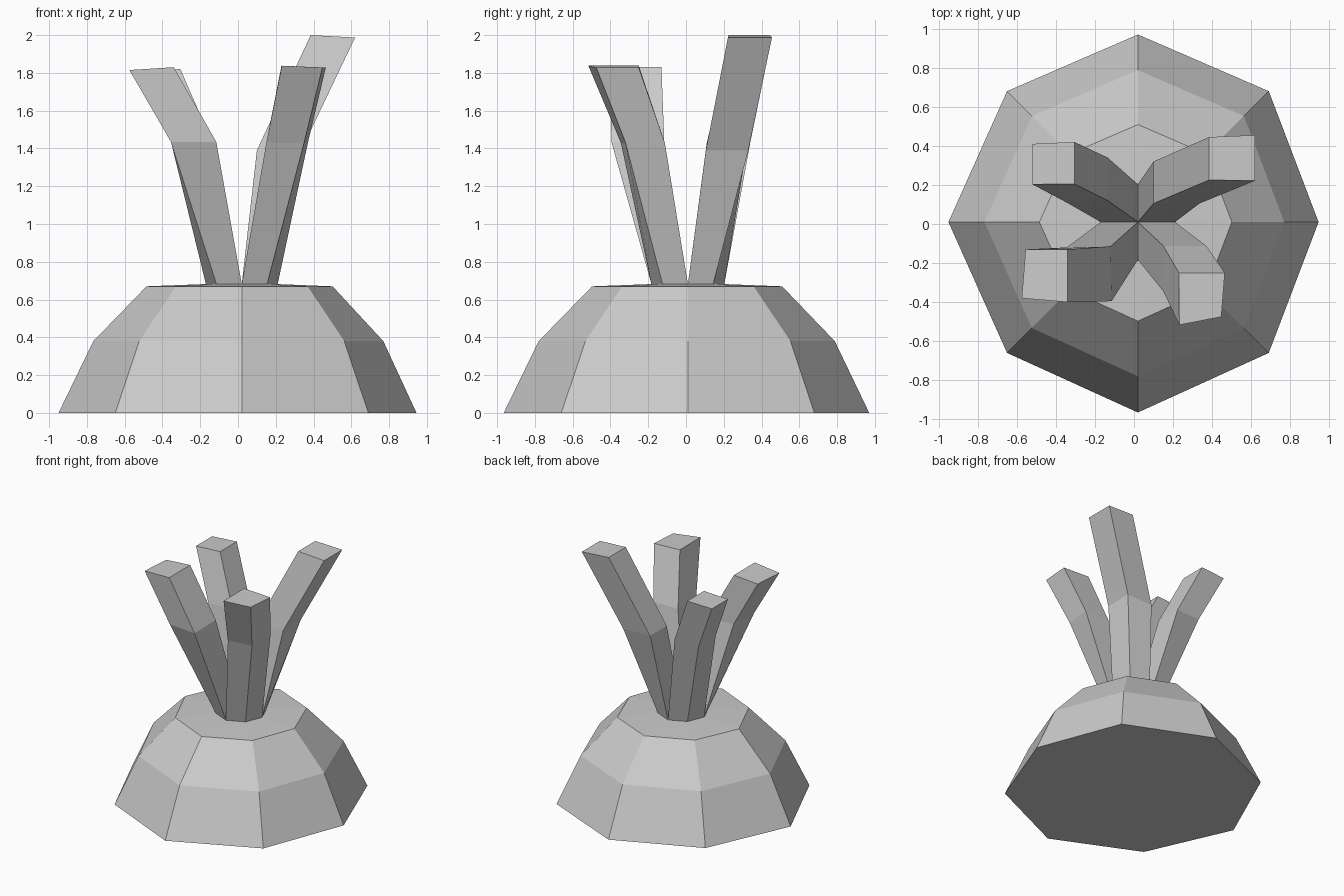
import bpy

if "Cube" in bpy.data.objects:
    bpy.data.objects.remove(bpy.data.objects["Cube"])

CX, CY = 0.02, 0.01


def add_mesh(name, rings, cap_bottom=True):
    """Loft equal-length closed rings of points into a flat-shaded solid."""
    n = len(rings[0])
    verts = [p for ring in rings for p in ring]
    faces = []
    for k in range(len(rings) - 1):
        for i in range(n):
            j = (i + 1) % n
            faces.append((k * n + i, k * n + j, (k + 1) * n + j, (k + 1) * n + i))
    faces.append(tuple(range((len(rings) - 1) * n, len(rings) * n)))
    if cap_bottom:
        faces.append(tuple(reversed(range(n))))
    mesh = bpy.data.meshes.new(name)
    mesh.from_pydata(verts, [], faces)
    mesh.update()
    obj = bpy.data.objects.new(name, mesh)
    bpy.context.collection.objects.link(obj)
    return obj


# Domed base: one octagon outline shrunk upward
outline = [(0.925, 0), (0.67, 0.67), (0, 0.96), (-0.67, 0.67),
           (-0.97, 0), (-0.67, -0.67), (0, -0.975), (0.67, -0.67)]


def octagon(scale, z):
    return [(CX + x * scale, CY + y * scale, z) for x, y in outline]


add_mesh("domed_base", [octagon(s, z) for s, z in
                        ((1, 0), (0.81, 0.38), (0.52, 0.67), (0.2, 0.682))])

# Four bent stalks; corners run inner, x side, outer, y side
stalks = {
    "back_right_stalk": (1, 1, 1.39, [(0.10, 0.105), (0.335, 0.105), (0.335, 0.33), (0.10, 0.32)],
                         [(0.385, 0.225), (0.62, 0.222), (0.62, 0.455), (0.385, 0.445)], 2.0, 1.987),
    "back_left_stalk": (-1, 1, 1.43, [(-0.135, 0.12), (-0.345, 0.11), (-0.345, 0.33), (-0.135, 0.34)],
                        [(-0.305, 0.205), (-0.52, 0.203), (-0.52, 0.41), (-0.305, 0.42)], 1.82, 1.81),
    "front_left_stalk": (-1, -1, 1.435, [(-0.12, -0.115), (-0.345, -0.12), (-0.355, -0.37), (-0.115, -0.395)],
                         [(-0.34, -0.13), (-0.555, -0.13), (-0.575, -0.38), (-0.34, -0.4)], 1.83, 1.815),
    "front_right_stalk": (1, -1, 1.43, [(0.15, -0.112), (0.37, -0.112), (0.35, -0.32), (0.15, -0.345)],
                          [(0.23, -0.25), (0.465, -0.25), (0.447, -0.475), (0.232, -0.517)], 1.838, 1.828),
}
for name, (sx, sy, mid_z, mid, top, in_z, out_z) in stalks.items():
    foot = [(CX, CY), (CX + 0.19 * sx, CY), (CX + 0.134 * sx, CY + 0.134 * sy), (CX, CY + 0.193 * sy)]
    rings = [[(x, y, 0.682) for x, y in foot],
             [(x, y, mid_z) for x, y in mid],
             [(x, y, z) for (x, y), z in zip(top, (in_z, out_z, out_z, in_z))]]
    # Keep face normals outward on mirrored quadrants
    if sx * sy < 0:
        rings = [ring[::-1] for ring in rings]
    add_mesh(name, rings)
